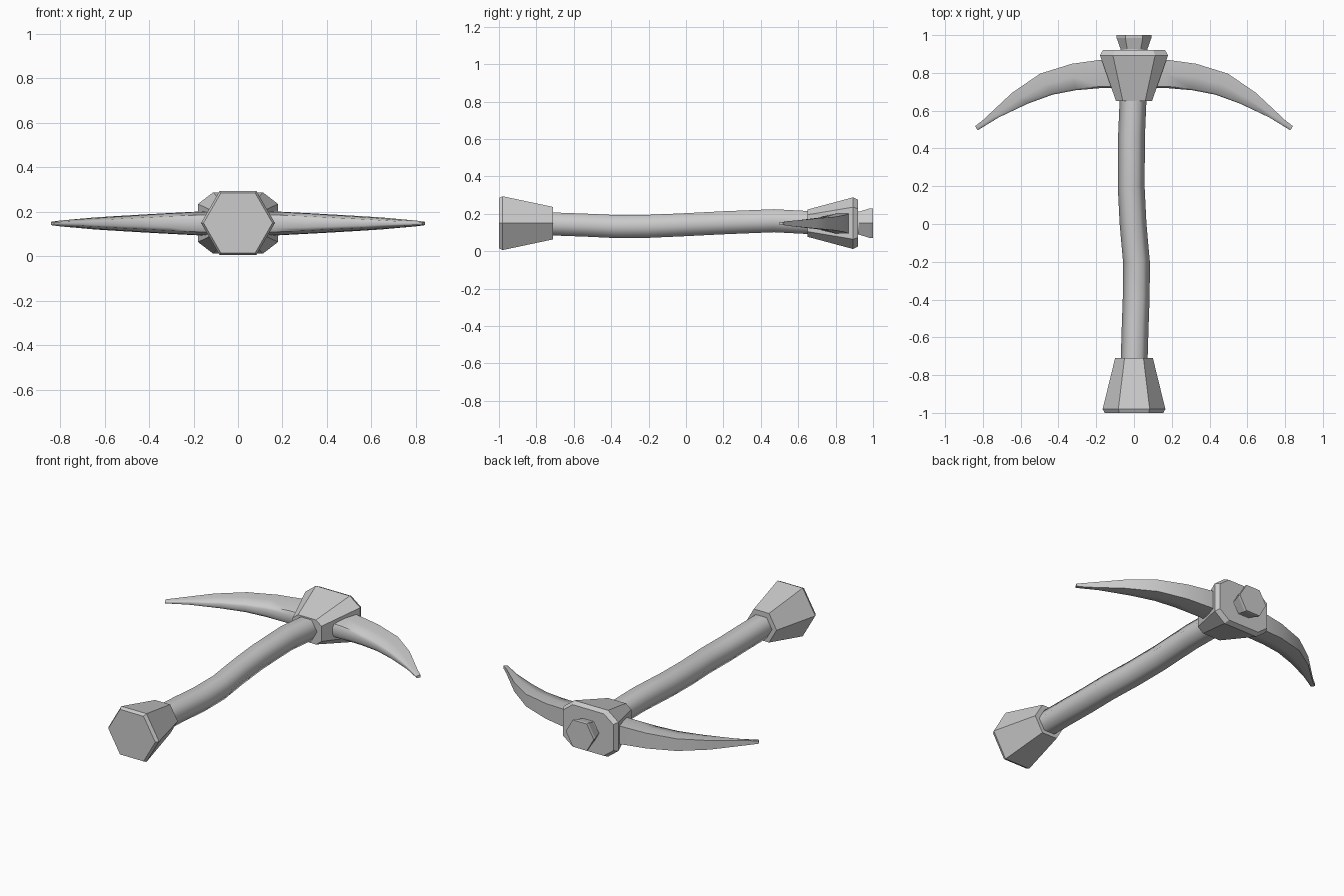
import bpy, bmesh, math
from mathutils import Vector

if "Cube" in bpy.data.objects:
    bpy.data.objects.remove(bpy.data.objects["Cube"])

CZ = 0.15


def loft(name, rings, smooth=None):
    """Skin a list of equal-length vertex rings, capping both ends."""
    bm = bmesh.new()
    vs = [[bm.verts.new(Vector(p)) for p in r] for r in rings]
    n = len(vs[0])
    for a, b in zip(vs, vs[1:]):
        for i in range(n):
            j = (i + 1) % n
            bm.faces.new((a[i], a[j], b[j], b[i]))
    bm.faces.new(vs[0])
    bm.faces.new(vs[-1])
    bmesh.ops.recalc_face_normals(bm, faces=bm.faces[:])
    me = bpy.data.meshes.new(name)
    bm.to_mesh(me)
    bm.free()
    ob = bpy.data.objects.new(name, me)
    bpy.context.collection.objects.link(ob)
    if smooth:
        bpy.ops.object.select_all(action='DESELECT')
        bpy.context.view_layer.objects.active = ob
        ob.select_set(True)
        bpy.ops.object.shade_smooth_by_angle(angle=math.radians(smooth))
    return ob


def hexagon(y, r, x=0.0, z=CZ):
    return [(x + r * math.cos(k * math.pi / 3), y, z + r * math.sin(k * math.pi / 3))
            for k in range(6)]


def chamfered(y, w, h, c=0.38):
    """Rectangle in the xz plane with cut corners."""
    a, b = w * (1 - c), h * (1 - c)
    pts = [(w, -b), (w, b), (a, h), (-a, h), (-w, b), (-w, -b), (-a, -h), (a, -h)]
    return [(x, y, CZ + z) for x, z in pts]


# Pommel: flared hexagon with a bevelled end
loft("pommel", [hexagon(-1.0, 0.155), hexagon(-0.98, 0.166), hexagon(-0.71, 0.1)])

# Handle: slightly crooked hexagonal shaft
path = [(-0.75, 0.0, 0.147), (-0.55, 0.006, 0.140), (-0.38, 0.012, 0.132),
        (-0.2, 0.013, 0.133), (0.0, -0.005, 0.142), (0.2, -0.015, 0.152),
        (0.47, -0.013, 0.163), (0.68, -0.004, 0.152), (0.93, 0.0, 0.15)]
loft("handle", [hexagon(y, 0.071, x, z) for y, x, z in path], 65)

# Handle end cap poking out of the head
loft("handle_tip", [hexagon(0.88, 0.055), hexagon(0.985, 0.092), hexagon(1.0, 0.092)])

# Head block: tapered, chamfered corners
loft("head_block", [chamfered(0.65, 0.095, 0.073), chamfered(0.893, 0.18, 0.138),
                    chamfered(0.92, 0.165, 0.125)])

# Curved picks: (outer x, outer y, inner x, inner y, half thickness)
half = [(0.17, 0.87, 0.17, 0.72, 0.058), (0.33, 0.848, 0.31, 0.708, 0.049),
        (0.497, 0.796, 0.43, 0.685, 0.039), (0.645, 0.695, 0.56, 0.638, 0.029),
        (0.80, 0.55, 0.715, 0.565, 0.014), (0.841, 0.518, 0.828, 0.496, 0.008)]
sections = [(-a, b, -c, d, t) for a, b, c, d, t in reversed(half)] + half


def blade_ring(ox, oy, ix, iy, t):
    pts = [(1, 0.93), (0.5, 0.9), (0.06, 0.66), (0, 0.35)]
    loop = pts + [(u, -v) for u, v in reversed(pts)]
    return [(ix + (ox - ix) * u, iy + (oy - iy) * u, CZ - 0.002 + t * v) for u, v in loop]


loft("pick_blade", [blade_ring(*s) for s in sections], 50)
